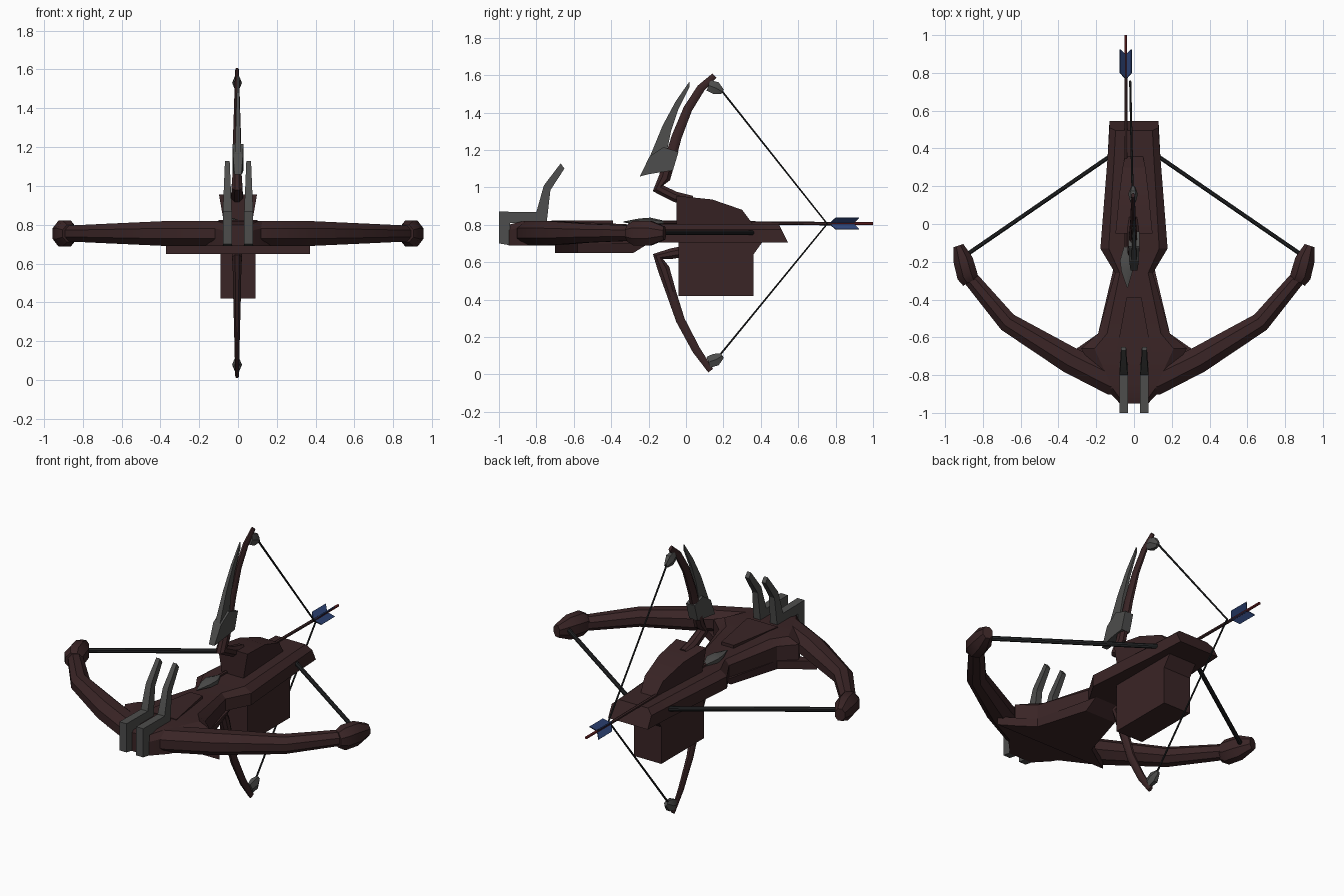
import bpy, bmesh, math
from mathutils import Vector as V

if "Cube" in bpy.data.objects:
    bpy.data.objects.remove(bpy.data.objects["Cube"])


def material(name, rgb):
    m = bpy.data.materials.new(name)
    m.diffuse_color = (*rgb, 1)
    m.use_nodes = True
    m.node_tree.nodes["Principled BSDF"].inputs["Base Color"].default_value = m.diffuse_color
    return m


WOOD = material("dark red wood", (0.042, 0.018, 0.019))
STEEL = material("grey steel", (0.075, 0.075, 0.073))
CORD = material("dark cord", (0.016, 0.017, 0.018))
BLUE = material("blue feather", (0.028, 0.06, 0.19))
RED = material("red shaft", (0.15, 0.016, 0.018))


def loft(name, rings, mat, angle=35):
    """Skin a list of equal-sized rings and cap both ends."""
    bm = bmesh.new()
    vs = [[bm.verts.new(p) for p in r] for r in rings]
    n = len(vs[0])
    for a, b in zip(vs, vs[1:]):
        for i in range(n):
            j = (i + 1) % n
            bm.faces.new((a[i], a[j], b[j], b[i]))
    bm.faces.new(vs[0])
    bm.faces.new(vs[-1])
    bmesh.ops.recalc_face_normals(bm, faces=bm.faces)
    me = bpy.data.meshes.new(name)
    bm.to_mesh(me)
    bm.free()
    me.materials.append(mat)
    ob = bpy.data.objects.new(name, me)
    bpy.context.collection.objects.link(ob)
    bpy.ops.object.select_all(action='DESELECT')
    bpy.context.view_layer.objects.active = ob
    ob.select_set(True)
    bpy.ops.object.shade_smooth_by_angle(angle=math.radians(angle))
    return ob


def tube(name, path, axis, mat, n=8):
    """Path of (point, in-plane radius, radius along axis); axis is normal to the path's plane."""
    axis, k = V(axis), 1 / math.cos(math.pi / n)
    pts = [V(p[0]) for p in path]
    rings = []
    for i, (_, ra, rb) in enumerate(path):
        t = pts[min(i + 1, len(pts) - 1)] - pts[max(i - 1, 0)]
        side = t.cross(axis).normalized()
        angs = [2 * math.pi * (j + .5) / n for j in range(n)]
        rings.append([pts[i] + side * (ra * k * math.cos(a)) + axis * (rb * k * math.sin(a)) for a in angs])
    return loft(name, rings, mat)


def side_prism(name, pts, width, mat, cx=0):
    """Side profile (y, z) given thickness in x by a rule width(y, z)."""
    return loft(name, [[(cx + s * width(y, z), y, z) for y, z in pts] for s in (-1, 1)], mat, 25)


def plan_prism(name, half, lo, hi, mat):
    """Right half of a plan outline (x, y), mirrored, then extruded in z."""
    pts = half + [(-x, y) for x, y in reversed(half)]
    return loft(name, [[(x, y, z) for x, y in pts] for z in (lo, hi)], mat, 25)


# stock: hexagonal sections (y, half width, bottom, top, top setback)
stock = [(-.95, .075, .69, .80, 0), (-.87, .15, .69, .82, 0), (-.66, .28, .69, .82, 0),
         (-.58, .19, .69, .815, 0), (-.26, .10, .70, .80, 0), (-.13, .178, .705, .805, 0),
         (.35, .14, .705, .805, 0), (.545, .13, .705, .805, .05)]
loft("stock", [[(-w, y, b), (w, y, b), (w, y - s * .7, t - .03), (w * .75, y - s, t),
                (-w * .75, y - s, t), (-w, y - s * .7, t - .03)] for y, w, b, t, s in stock], WOOD, 20)
plan_prism("stock_ridge", [(.10, -.72), (.04, -.39)], .78, .824, WOOD)
loft("under_plate", [[(s * x, y, z) for s, x, y in
                      [(1, .37, -.70), (1, .29, -.65), (1, .19, -.58), (1, .10, e),
                       (-1, .10, e), (-1, .19, -.58), (-1, .29, -.65), (-1, .37, -.70)]]
                     for z, e in ((.65, -.28), (.70, -.2))], WOOD, 25)

# central housing above and magazine below
side_prism("upper_housing", [(-.05, .80), (-.05, .955), (.14, .935), (.30, .88), (.36, .80)],
           lambda y, z: (.098 - .08 * (y + .05)) * (1 - 1.8 * (.955 - z)), WOOD)
side_prism("lower_magazine", [(-.04, .42), (.36, .42), (.36, .64), (.41, .71), (-.04, .71)],
           lambda y, z: .09, WOOD)

# wide horizontal bow
half = [(.12, -.83, .075, .065), (.34, -.72, .07, .065), (.67, -.52, .052, .05), (.88, -.27, .04, .04)]
limb = [(-x, y, a, b) for x, y, a, b in reversed(half)] + half
tube("wide_bow", [((x, y, .755), a, b) for x, y, a, b in limb], (0, 0, 1), WOOD)

for s, tag in ((-1, "left"), (1, "right")):
    # bow tip, drawn cord and horn on each side
    tip = [(.865, -.305, .045, .045), (.882, -.275, .055, .066), (.905, -.19, .052, .066), (.93, -.115, .028, .035)]
    tube(tag + "_bow_tip", [((s * x, y, .755), a, b) for x, y, a, b in tip], (0, 0, 1), WOOD)
    tube(tag + "_wide_cord", [((s * .06, .405, .757), .011, .013), ((s * .89, -.165, .757), .011, .013)],
         (0, 0, 1), CORD)
    side_prism(tag + "_horn", [(-1, .70), (-1, .87), (-.80, .868), (-.76, 1.01), (-.67, 1.128), (-.65, 1.10),
                               (-.725, .985), (-.745, .81), (-.94, .81), (-.94, .69)],
               lambda y, z: .023 - .042 * max(0, z - .87), STEEL, s * .055)

# tall vertical bow: (y, z, thickness, half width)
upper = [(.03, .925, .03, .03), (-.06, .95, .028, .03), (-.15, .995, .032, .028), (-.115, 1.05, .032, .024),
         (-.085, 1.15, .03, .022), (-.05, 1.27, .027, .02), (.01, 1.42, .024, .015),
         (.08, 1.53, .022, .012), (.152, 1.597, .016, .009)]
lower = [(.0, .66, .03, .025), (-.08, .645, .028, .025), (-.15, .63, .03, .025), (-.12, .565, .032, .022),
         (-.08, .44, .027, .02), (-.03, .29, .024, .016), (.055, .13, .022, .012), (.132, .02, .016, .009)]
for tag, path in (("upper", upper), ("lower", lower)):
    tube(tag + "_bow_limb", [((-.005, y, z), a, b) for y, z, a, b in path], (1, 0, 0), WOOD)
    d = 1 if tag == "upper" else -1
    z0 = .805 + d * .74
    tube(tag + "_cord_nock", [((-.005, .12, z0), .03, .014), ((-.005, .16, z0 - d * .014), .034, .022),
                              ((-.005, .195, z0 - d * .035), .014, .01)], (1, 0, 0), STEEL, 6)
tube("tall_cord", [((-.008, .18, 1.53), .005, .005), ((-.02, .755, .805), .005, .005),
                   ((-.008, .17, .09), .005, .005)], (1, 0, 0), CORD, 6)

# steel blade and clamp on the upper limb
side_prism("blade_clamp", [(-.247, 1.058), (-.20, 1.07), (-.14, 1.08), (-.07, 1.09), (-.04, 1.19),
                           (-.09, 1.205), (-.12, 1.215), (-.195, 1.165)],
           lambda y, z: .028 - .15 * max(0, -.18 - y), STEEL)
side_prism("blade", [(-.195, 1.16), (-.125, 1.33), (-.055, 1.46), (.02, 1.568), (.018, 1.535),
                     (-.04, 1.42), (-.08, 1.30), (-.10, 1.20)],
           lambda y, z: .016 - .03 * (z - 1.16), STEEL)

# arrow: shaft, red end, leaf head, crossed feathers
AX, AZ = -.043, .806
tube("arrow_shaft", [((AX, -.16, AZ + .008), .008, .008), ((AX, .78, AZ), .008, .008)], (0, 0, 1), WOOD, 6)
tube("arrow_end", [((AX, .78, AZ), .007, .007), ((AX, 1, AZ), .007, .007)], (0, 0, 1), RED, 6)
tube("arrow_head", [((-.035, -.335, .815), .003, .002), ((-.037, -.25, .815), .03, .016),
                    ((-.038, -.19, .815), .036, .02), ((AX, -.12, .813), .01, .008)], (0, 0, 1), STEEL, 6)
for i in range(4):
    a = math.pi / 4 + i * math.pi / 2
    out, thick = V((math.cos(a), 0, math.sin(a))), V((-math.sin(a), 0, math.cos(a))) * .003
    vane = [(0, .765), (.043, .80), (.043, .925), (0, .895)]
    loft("feather_%d" % (i + 1), [[V((AX, y, AZ)) + out * r + thick * s for r, y in vane] for s in (-1, 1)],
         BLUE, 20)
